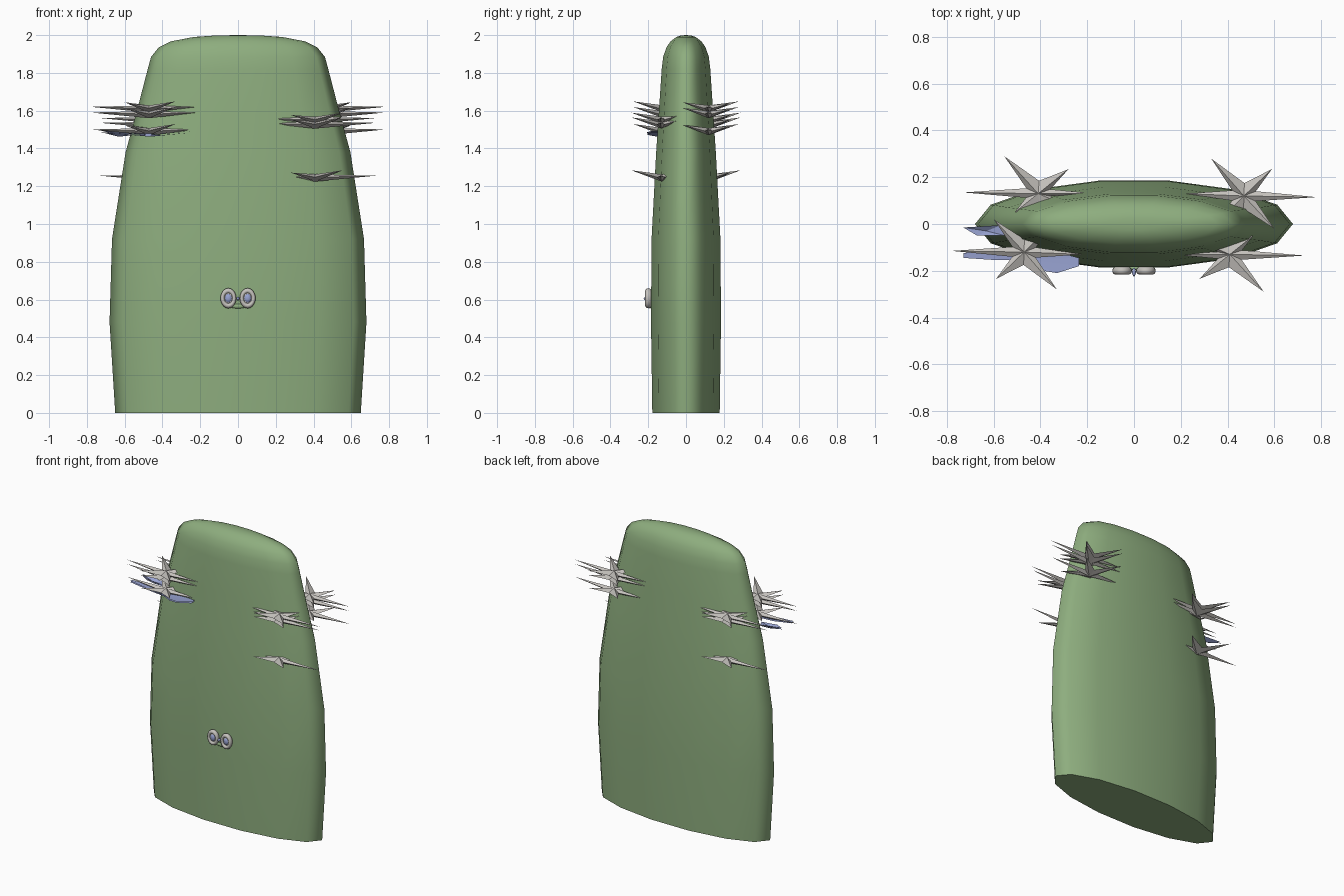
import bpy, bmesh, math
from mathutils import Matrix, Vector

if "Cube" in bpy.data.objects:
    bpy.data.objects.remove(bpy.data.objects["Cube"])


def material(name, color):
    m = bpy.data.materials.new(name)
    m.diffuse_color = (*color, 1)
    m.use_nodes = True
    m.node_tree.nodes["Principled BSDF"].inputs["Base Color"].default_value = m.diffuse_color
    return m


GREEN = material("cactus green", (0.27, 0.42, 0.21))
GREY = material("spine grey", (0.56, 0.54, 0.51))
BLUE = material("soft blue", (0.31, 0.36, 0.63))


def finish(name, bm, mat, smooth=False):
    bmesh.ops.recalc_face_normals(bm, faces=bm.faces)
    for f in bm.faces:
        f.smooth = smooth
    me = bpy.data.meshes.new(name)
    bm.to_mesh(me)
    bm.free()
    me.materials.append(mat)
    ob = bpy.data.objects.new(name, me)
    bpy.context.collection.objects.link(ob)
    return ob


# body: 14-sided oval rings (height, half width, half depth), domed on top
RINGS = [(0, .65, .183), (.48, .68, .19), (.92, .667, .187), (1.38, .595, .162),
         (1.6, .535, .147), (1.82, .478, .132), (1.885, .46, .124),
         (1.935, .42, .106), (1.967, .355, .084), (1.99, .235, .053), (1.998, .12, .027)]
bm = bmesh.new()
SIDES = 14
loops = []
for z, rx, ry in RINGS:
    loops.append([bm.verts.new((rx * math.cos(a), ry * math.sin(a), z))
                  for a in (2 * math.pi * k / SIDES for k in range(SIDES))])
for low, high in zip(loops, loops[1:]):
    for k in range(SIDES):
        j = (k + 1) % SIDES
        bm.faces.new((low[k], low[j], high[j], high[k]))
tip = bm.verts.new((0, 0, 2))
for k in range(SIDES):
    bm.faces.new((loops[-1][k], loops[-1][(k + 1) % SIDES], tip))
base = bm.faces.new(loops[0][::-1])
for e in base.edges:
    e.smooth = False
finish("body", bm, GREEN, True)


# spine star: pointed rays round a centre, bending upward away from its axis
def spine_star(name, centre, z, tips, turn):
    bm = bmesh.new()
    cx, cy = centre
    offs = sorted(((x - cx, y - cy) for x, y in tips), key=lambda p: math.atan2(p[1], p[0]))
    ring = []
    for i, (x, y) in enumerate(offs):
        ring.append(bm.verts.new((x, y, .22 * abs(y) + .03 * abs(x))))
        nx, ny = offs[(i + 1) % len(offs)]
        d = (Vector((x, y)).normalized() + Vector((nx, ny)).normalized()).normalized() * .055
        ring.append(bm.verts.new((d.x, d.y, .003)))
    top = bm.verts.new((0, 0, .018))
    bottom = bm.verts.new((0, 0, -.02))
    for i in range(len(ring)):
        a, b = ring[i], ring[(i + 1) % len(ring)]
        bm.faces.new((a, b, top))
        bm.faces.new((b, a, bottom))
    bm.transform(Matrix.Rotation(turn, 4, 'Z') @ Matrix.Translation((cx, cy, z)))
    finish(name, bm, GREY)


LEFT = ((-.47, -.12), [(-.60, .02), (-.36, -.01), (-.78, -.115),
                       (-.22, -.13), (-.59, -.235), (-.33, -.28)], (1.61, 1.58, 1.49))
RIGHT = ((.41, -.13), [(.27, -.07), (.51, -.05), (.73, -.135),
                       (.16, -.13), (.28, -.235), (.555, -.29)], (1.55, 1.525, 1.245))
for side, turn in (("front", 0), ("back", math.pi)):
    for n, (c, tips, heights) in enumerate((LEFT, RIGHT)):
        for i, z in enumerate(heights):
            spine_star(f"{side}_spines_{n}_{i}", c, z, tips, turn)


# blue leaves tucked under the lowest front left spines
def leaf(name, outline):
    bm = bmesh.new()
    for dz in (0, -.008):
        vs = [bm.verts.new((x, y, 1.472 + .09 * abs(x + .47) + dz)) for x, y in outline]
        mid = bm.verts.new((sum(p[0] for p in outline) / len(outline),
                            sum(p[1] for p in outline) / len(outline), 1.47 + dz))
        for i in range(len(vs)):
            bm.faces.new((vs[i], vs[(i + 1) % len(vs)], mid))
    finish(name, bm, BLUE)


leaf("large_leaf", [(-.73, -.125), (-.73, -.145), (-.58, -.155), (-.42, -.15), (-.39, -.2),
                    (-.33, -.21), (-.235, -.18), (-.235, -.145), (-.4, -.1), (-.6, -.105)])
leaf("small_leaf", [(-.73, -.015), (-.57, -.005), (-.55, -.05), (-.67, -.05)])


# face parts: flattened balls and rings on the front
def ball(name, loc, size, mat):
    bm = bmesh.new()
    bmesh.ops.create_uvsphere(bm, u_segments=16, v_segments=10, radius=1)
    bm.transform(Matrix.Translation(loc) @ Matrix.Diagonal((*size, 1)))
    finish(name, bm, mat, True)


def eye_ring(name, x):
    bm = bmesh.new()
    n, m = 20, 8
    rows = []
    for i in range(n):
        a = 2 * math.pi * i / n
        row = []
        for k in range(m):
            b = 2 * math.pi * k / m
            r = .031 + .011 * math.cos(b)
            row.append(bm.verts.new((x + r * math.cos(a), -.2 + .016 * math.sin(b),
                                     .607 + 1.28 * r * math.sin(a))))
        rows.append(row)
    for i in range(n):
        p, q = rows[i], rows[(i + 1) % n]
        for k in range(m):
            j = (k + 1) % m
            bm.faces.new((p[k], q[k], q[j], p[j]))
    finish(name, bm, GREY, True)


for name, x in (("left", -.051), ("right", .051)):
    eye_ring(name + "_eye_ring", x)
    ball(name + "_eye_white", (x, -.196, .607), (.033, .012, .042), GREY)
    ball(name + "_pupil", (x, -.2, .607), (.02, .014, .025), BLUE)
ball("nose", (0, -.206, .605), (.008, .018, .009), BLUE)
ball("mouth", (0, -.19, .565), (.045, .008, .012), GREEN)
